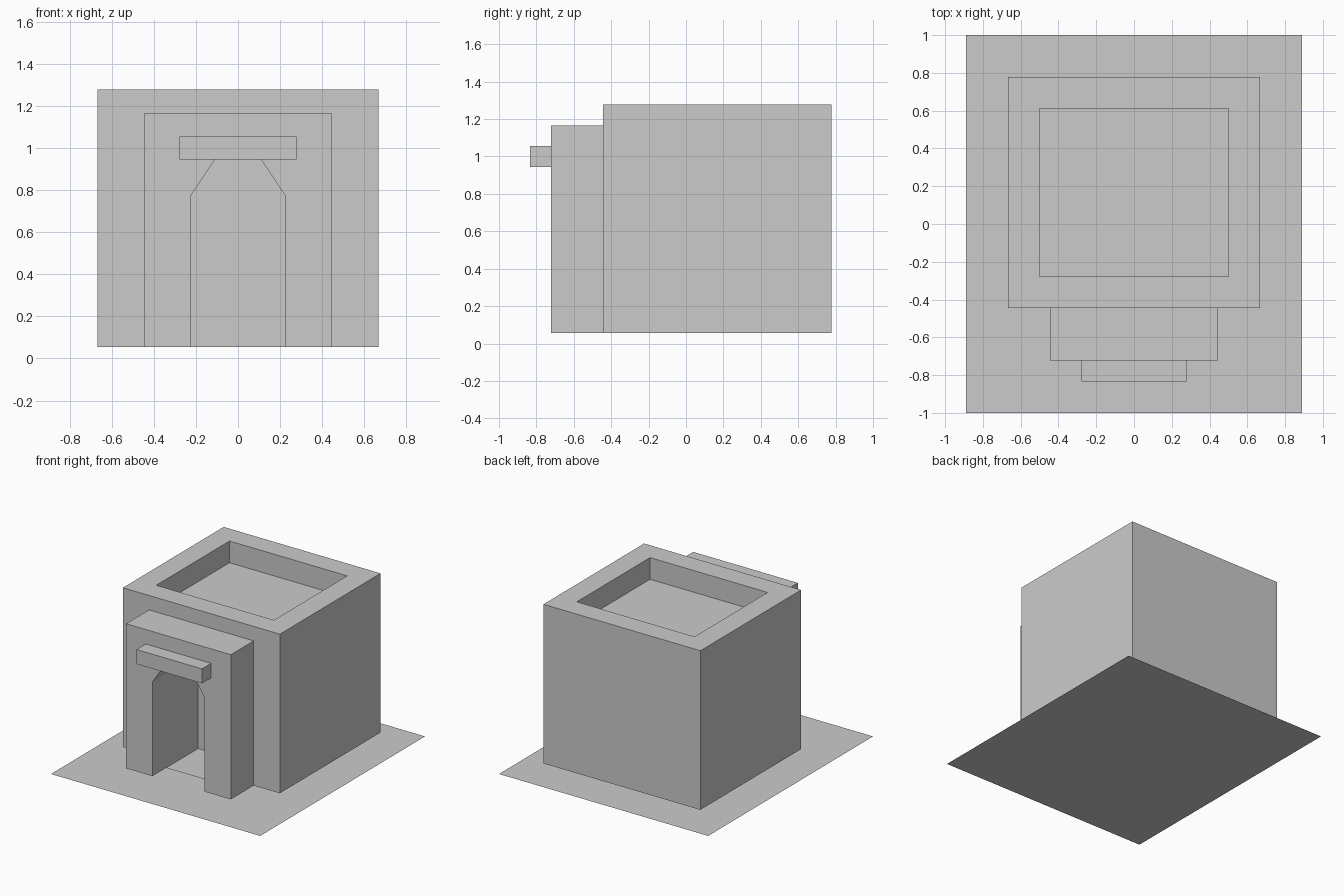
import bpy
import bmesh
from mathutils import Vector

old = bpy.data.objects.get("Cube")
if old:
    bpy.data.objects.remove(old, do_unlink=True)

U = 1 / 18  # building module; all sizes below are in modules

stone = bpy.data.materials.new("plain_grey")
stone.use_nodes = True
stone.diffuse_color = (0.6, 0.6, 0.6, 1)
bsdf = next(n for n in stone.node_tree.nodes if n.type == 'BSDF_PRINCIPLED')
bsdf.inputs["Base Color"].default_value = stone.diffuse_color


def prism(name, outline, y0, y1):
    """Extrude an (x, z) outline from y0 to y1; flat when both are equal."""
    bm = bmesh.new()
    face = bm.faces.new([bm.verts.new((x * U, y0 * U, z * U)) for x, z in outline])
    new = bmesh.ops.extrude_face_region(bm, geom=[face])["geom"]
    bmesh.ops.translate(bm, vec=Vector((0, (y1 - y0) * U, 0)),
                        verts=[g for g in new if isinstance(g, bmesh.types.BMVert)])
    bmesh.ops.recalc_face_normals(bm, faces=bm.faces)
    return finish(name, bm)


def sheet(name, half_x, y0, y1, z):
    """A single upward-facing rectangle."""
    bm = bmesh.new()
    corners = [(-half_x, y0), (half_x, y0), (half_x, y1), (-half_x, y1)]
    bm.faces.new([bm.verts.new((x * U, y * U, z * U)) for x, y in corners])
    return finish(name, bm)


def finish(name, bm):
    mesh = bpy.data.meshes.new(name)
    bm.to_mesh(mesh)
    bm.free()
    mesh.materials.append(stone)
    obj = bpy.data.objects.new(name, mesh)
    bpy.context.collection.objects.link(obj)
    return obj


def rect(half_x, z0, z1):
    return [(-half_x, z0), (half_x, z0), (half_x, z1), (-half_x, z1)]


def cut(target, cutter):
    mod = target.modifiers.new("cut_" + cutter.name, 'BOOLEAN')
    mod.operation = 'DIFFERENCE'
    mod.solver = 'EXACT'
    mod.object = cutter
    cutter.hide_render = True
    cutter.hide_set(True)


# Ground sheet, with the building raised one module above it
sheet("ground_sheet", 16, -18, 18, 0)

# Main block with a sunken roof
block = prism("main_block", rect(12, 1, 23), -8, 14)
cut(block, prism("roof_cutter", rect(9, 20, 25), -5, 11))

# Doorway recess running into the block
half_arch = [(4, 0), (4, 14), (2, 17)]
arch = half_arch + [(-x, z) for x, z in reversed(half_arch)]
cut(block, prism("door_cutter", arch, -12, -3))

# Porch: one outline with the chamfered doorway left open
half_porch = [(2, 17), (4, 14), (4, 1), (8, 1), (8, 21)]
porch = half_porch + [(-x, z) for x, z in reversed(half_porch)]
prism("porch", porch, -13, -8)

# Lintel above the doorway and floor inside it
prism("lintel", rect(5, 17, 19), -15, -13)
sheet("doorway_floor", 4, -10, -3, 1)
